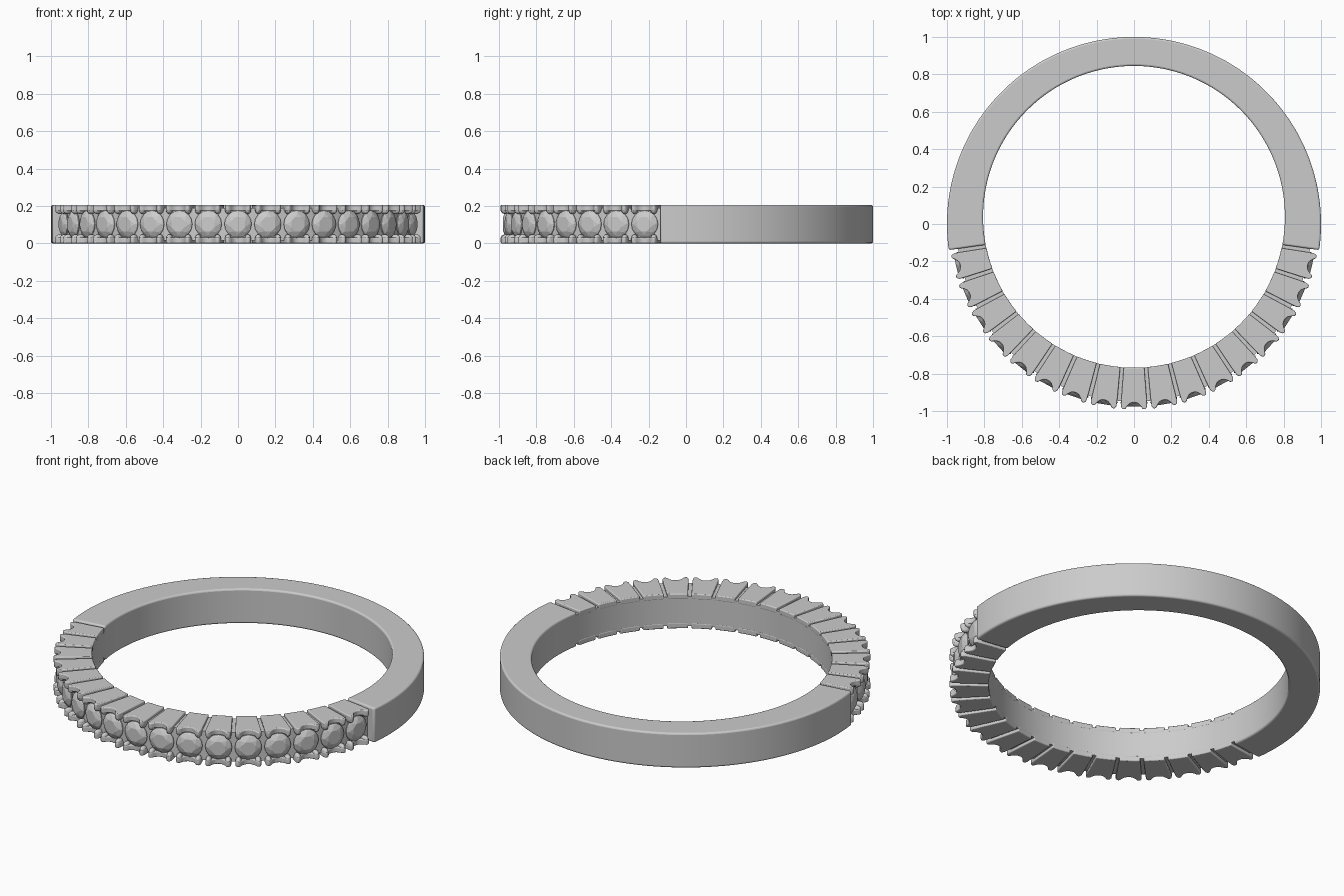
import bpy, bmesh, math
from mathutils import Vector, Matrix

if "Cube" in bpy.data.objects:
    bpy.data.objects.remove(bpy.data.objects["Cube"])

H = 0.205            # band height
STEP = 9.58          # angle between stones, degrees
END = 82.0           # half angle of the stone-set part
N = 8                # stones each side of the centre one


def pos(t, r, z):
    """Polar point; t is degrees from the front (-y)."""
    a = math.radians(t)
    return Vector((r * math.sin(a), -r * math.cos(a), z))


def rin(t):
    """Radius of the slightly offset finger hole."""
    a = math.radians(t)
    c, R = 0.038, 0.807
    return -c * math.cos(a) + math.sqrt(R * R - (c * math.sin(a)) ** 2)


def finish(name, bm, bevel=0, smooth=True):
    bmesh.ops.recalc_face_normals(bm, faces=bm.faces)
    me = bpy.data.meshes.new(name)
    bm.to_mesh(me)
    bm.free()
    ob = bpy.data.objects.new(name, me)
    bpy.context.collection.objects.link(ob)
    if bevel:
        m = ob.modifiers.new("round_edges", 'BEVEL')
        m.width, m.segments = bevel, 3
        m.limit_method, m.angle_limit = 'ANGLE', math.radians(40)
    if smooth:
        bpy.ops.object.select_all(action='DESELECT')
        bpy.context.view_layer.objects.active = ob
        ob.select_set(True)
        bpy.ops.object.shade_smooth_by_angle(angle=math.radians(40))
    return ob


def arc(name, t0, t1, count, r_out, z0, z1, bevel):
    """Rectangular section swept along part of the ring."""
    bm = bmesh.new()
    rings = []
    for i in range(count + 1):
        t = t0 + (t1 - t0) * i / count
        rings.append([bm.verts.new(pos(t, r, z)) for r, z in
                      ((rin(t), z0), (r_out, z0), (r_out, z1), (rin(t), z1))])
    for a, b in zip(rings, rings[1:]):
        for k in range(4):
            bm.faces.new((a[k], a[k - 1], b[k - 1], b[k]))
    bm.faces.new(rings[0])
    bm.faces.new(rings[-1])
    return finish(name, bm, bevel)


# Plain back of the ring and the recessed core under the stones
arc("plain_band", END, 360 - END, 128, 1.0, 0, H, 0.01)
arc("setting_core", -END - 1, END + 1, 120, 0.95, 0.016, H - 0.016, 0)

# Scalloped wedges above and below every stone
HALF = [(4.15, 0.93), (4.1, 0.976), (3.75, 0.989), (3.2, 0.993),
        (2.6, 0.988), (2.1, 0.974), (1.3, 0.96), (0.5, 0.955)]
bm = bmesh.new()
for i in range(-N, N + 1):
    t = i * STEP
    outline = HALF + [(-a, r) for a, r in reversed(HALF)]
    outline += [(a, rin(t + a) - 0.001) for a in (-4.1, -1.5, 1.5, 4.1)]
    for z0, z1 in ((0, 0.032), (H - 0.032, H)):
        low = [bm.verts.new(pos(t + a, r, z0)) for a, r in outline]
        top = [bm.verts.new(pos(t + a, r, z1)) for a, r in outline]
        bm.faces.new(low)
        bm.faces.new(top)
        for k in range(len(low)):
            bm.faces.new((low[k - 1], low[k], top[k], top[k - 1]))
finish("scalloped_wedges", bm, 0.006)

# Rounded prongs gripping each stone at four corners
bm = bmesh.new()
for i in range(-N, N + 1):
    for da in (-3.15, 3.15):
        for z in (0.03, H - 0.03):
            t = i * STEP + da
            mat = (Matrix.Translation(pos(t, 0.965, z))
                   @ Matrix.Rotation(math.radians(t), 4, 'Z')
                   @ Matrix.Diagonal((0.016, 0.027, 0.018, 1)))
            bmesh.ops.create_uvsphere(bm, u_segments=12, v_segments=8,
                                      radius=1, matrix=mat)
finish("prongs", bm)


# Brilliant-cut stones, table facing outward
def ring(n, r, h, shift=0):
    return [Vector((r * math.cos((k + shift) * math.tau / n), -h,
                    r * math.sin((k + shift) * math.tau / n))) for k in range(n)]


cut = (ring(16, 0.073, -0.004) + ring(16, 0.073, 0.0) + ring(8, 0.061, 0.0105, 0)
       + ring(8, 0.041, 0.02, 0.5) + [Vector((0, 0.07, 0))])
bm = bmesh.new()
for i in range(-N, N + 1):
    t = i * STEP
    mat = (Matrix.Translation(pos(t, 0.957, H / 2))
           @ Matrix.Rotation(math.radians(t), 4, 'Z'))
    verts = [bm.verts.new(mat @ p) for p in cut]
    bmesh.ops.convex_hull(bm, input=verts)
finish("stones", bm, smooth=False)
